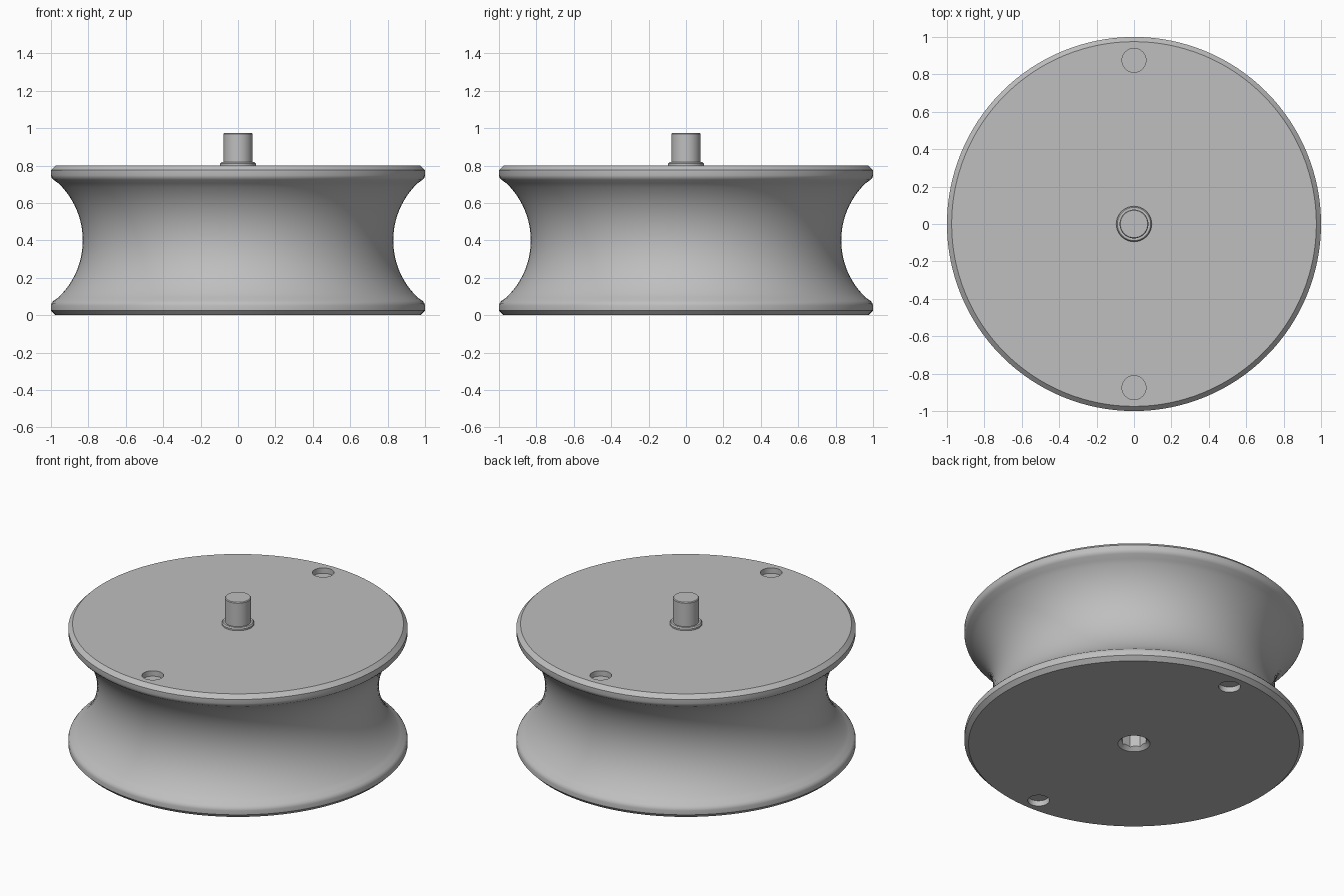
import bpy, bmesh, math

if "Cube" in bpy.data.objects:
    bpy.data.objects.remove(bpy.data.objects["Cube"])

grey = bpy.data.materials.new("mid grey")
grey.diffuse_color = (0.52, 0.52, 0.52, 1)
grey.use_nodes = True
grey.node_tree.nodes["Principled BSDF"].inputs["Base Color"].default_value = grey.diffuse_color


def lathe(name, profile, segments=96, turn=0.0, at=(0, 0)):
    """Spin a closed (radius, z) profile that starts and ends on the axis."""
    bm = bmesh.new()
    rings = []
    for r, z in profile:
        if r == 0:
            rings.append([bm.verts.new((at[0], at[1], z))])
        else:
            rings.append([bm.verts.new((at[0] + r * math.cos(a), at[1] + r * math.sin(a), z))
                          for a in (turn + math.tau * i / segments for i in range(segments))])
    for lo, hi in zip(rings, rings[1:]):
        if len(lo) == 1:
            bm.faces.new(hi[::-1])       # flat end cap
            bm.verts.remove(lo[0])
        elif len(hi) == 1:
            bm.faces.new(lo)
            bm.verts.remove(hi[0])
        else:
            for i in range(segments):
                j = (i + 1) % segments
                bm.faces.new((lo[i], lo[j], hi[j], hi[i]))
    bmesh.ops.recalc_face_normals(bm, faces=bm.faces)
    mesh = bpy.data.meshes.new(name)
    bm.to_mesh(mesh)
    bm.free()
    mesh.materials.append(grey)
    ob = bpy.data.objects.new(name, mesh)
    bpy.context.collection.objects.link(ob)
    return ob


def smooth(ob):
    bpy.ops.object.select_all(action='DESELECT')
    ob.select_set(True)
    bpy.context.view_layer.objects.active = ob
    bpy.ops.object.shade_smooth_by_angle(angle=math.radians(28))


# Grooved wheel: bevelled rims around a concave circular waist
MID, WAIST, ARC = 0.4, 0.83, 0.423
half = math.asin(0.305 / ARC)
groove = []
for i in range(25):
    a = -half + 2 * half * i / 24
    groove.append((WAIST + ARC * (1 - math.cos(a)), MID + ARC * math.sin(a)))
rim = [(0, 0), (0.975, 0), (1, 0.025), (1, 0.052), (0.997, 0.064), (0.987, 0.076)]
profile = rim + groove + [(r, 2 * MID - z) for r, z in reversed(rim)]
wheel = lathe("grooved_wheel", profile, 128)

# Shallow round recesses near the rim on both flat faces
cutters = []
for y in (-0.875, 0.875):
    for lo, hi in ((-0.05, 0.035), (0.765, 0.85)):
        cutters.append(lathe("recess_cutter", [(0, lo), (0.064, lo), (0.064, hi), (0, hi)],
                             32, at=(0, y)))

# Eight-sided socket with a countersunk mouth under the wheel
cutters.append(lathe("socket_cutter", [(0, -0.05), (0.076, -0.05), (0.076, 0.19), (0, 0.19)],
                     8, math.pi / 8))
cutters.append(lathe("countersink_cutter", [(0, -0.01), (0.105, -0.01), (0.066, 0.029), (0, 0.029)], 48))

for cutter in cutters:
    mod = wheel.modifiers.new("cut", 'BOOLEAN')
    mod.operation = 'DIFFERENCE'
    mod.solver = 'EXACT'
    mod.object = cutter
    cutter.hide_render = True
bpy.context.view_layer.objects.active = wheel
for mod in list(wheel.modifiers):
    bpy.ops.object.modifier_apply(modifier=mod.name)
for cutter in cutters:
    bpy.data.objects.remove(cutter)
smooth(wheel)

# Axle post and its thin collar
smooth(lathe("axle_collar", [(0, 0.79), (0.095, 0.79), (0.095, 0.81), (0.089, 0.818), (0, 0.818)], 48))
smooth(lathe("axle_post", [(0, 0.79), (0.077, 0.79), (0.077, 0.97), (0.073, 0.975), (0, 0.975)], 48))
